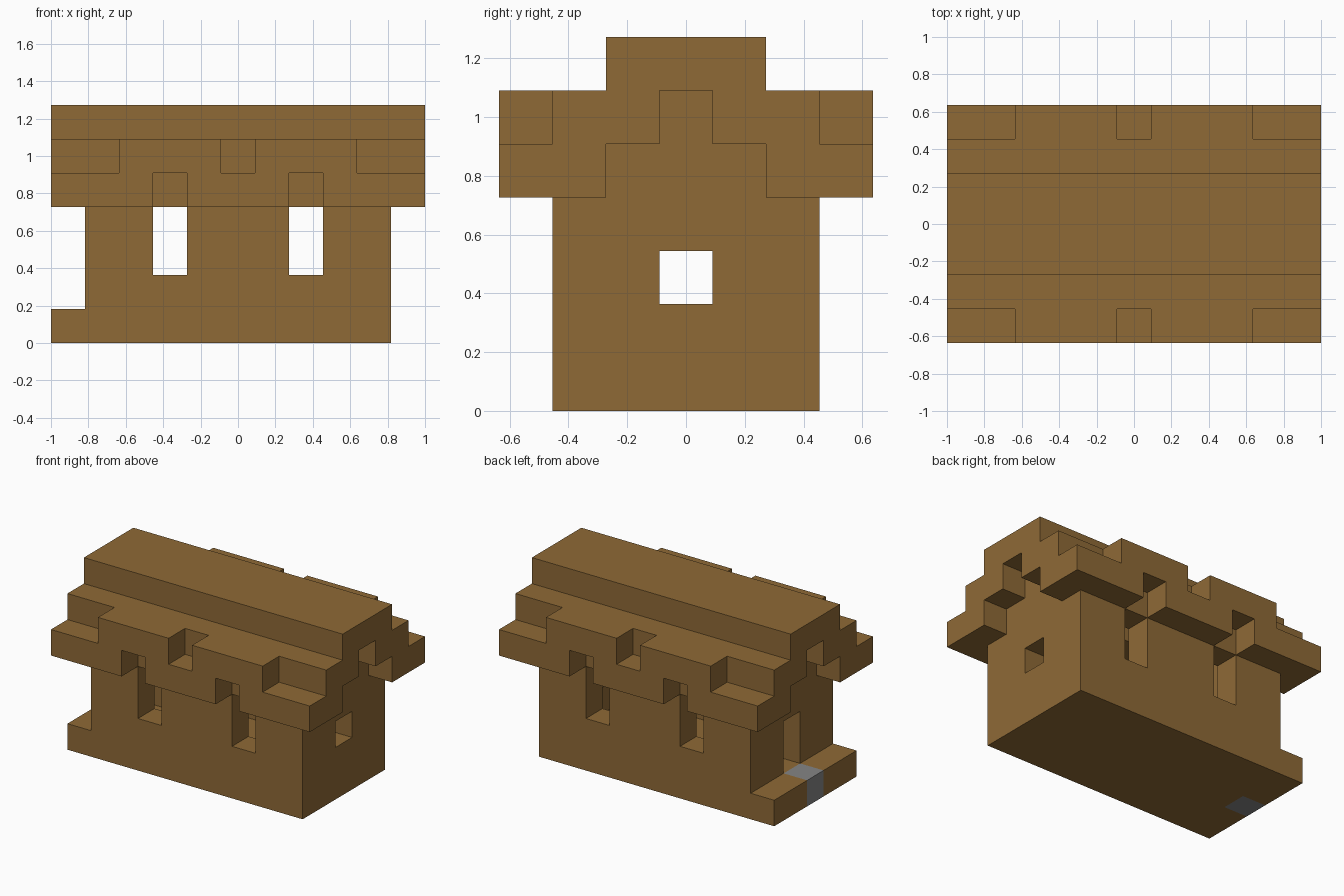
import bpy
import bmesh
from mathutils import Vector

default = bpy.data.objects.get("Cube")
if default:
    bpy.data.objects.remove(default, do_unlink=True)

# The house sits on a block grid, 11 long, 7 deep and 7 high
U = 2 / 11
ORIGIN = Vector((5.5, 3.5, 0))


def make_material(name, color):
    mat = bpy.data.materials.new(name)
    mat.use_nodes = True
    mat.diffuse_color = color
    mat.node_tree.nodes["Principled BSDF"].inputs["Base Color"].default_value = color
    return mat


wood = make_material("brown wood", (0.275, 0.144, 0.037, 1))
stone = make_material("grey stone", (0.235, 0.235, 0.235, 1))


def extrude(name, profile, x0, x1, mat):
    """Extrude a (y, z) profile along x, in grid units."""
    bm = bmesh.new()
    face = bm.faces.new([bm.verts.new((Vector((x0, y, z)) - ORIGIN) * U) for y, z in profile])
    result = bmesh.ops.extrude_face_region(bm, geom=[face])
    moved = [v for v in result["geom"] if isinstance(v, bmesh.types.BMVert)]
    bmesh.ops.translate(bm, verts=moved, vec=((x1 - x0) * U, 0, 0))
    bmesh.ops.recalc_face_normals(bm, faces=bm.faces)
    mesh = bpy.data.meshes.new(name)
    bm.to_mesh(mesh)
    bm.free()
    mesh.materials.append(mat)
    obj = bpy.data.objects.new(name, mesh)
    bpy.context.collection.objects.link(obj)
    return obj


def box(name, x0, x1, y0, y1, z0, z1, mat=wood):
    return extrude(name, [(y0, z0), (y1, z0), (y1, z1), (y0, z1)], x0, x1, mat)


def cut(obj, *bounds):
    """Cut a box-shaped opening out of an object."""
    cutter = box("cutter", *bounds)
    cutter.hide_render = True
    mod = obj.modifiers.new("opening", "BOOLEAN")
    mod.operation = "DIFFERENCE"
    mod.solver = "EXACT"
    mod.object = cutter
    bpy.context.view_layer.objects.active = obj
    bpy.ops.object.modifier_apply(modifier=mod.name)
    mesh = cutter.data
    bpy.data.objects.remove(cutter, do_unlink=True)
    bpy.data.meshes.remove(mesh)


def mirrored(half):
    """Complete a profile that is symmetric about the ridge."""
    return half + [(7 - y, z) for y, z in reversed(half)]


# Walls with stepped gables and a floor
walls = extrude("walls", mirrored([(1, 0), (1, 4), (2, 4), (2, 5), (3, 5), (3, 6)]), 1, 10, wood)
cut(walls, 2, 9, 2, 5, 1, 8)
for x in (3, 7):
    cut(walls, x, x + 1, -1, 8, 2, 4.5)      # tall windows, front and back
cut(walls, 8.5, 10.5, 3, 4, 2, 3)            # small gable window
cut(walls, 0.5, 2.5, 3, 4, 1, 3)             # doorway

# Stepped roof with an open underside
under = [(2, 4), (2, 5), (3, 5), (3, 6)]
top = [(2, 7), (2, 6), (0, 6), (0, 4)]
roof = extrude("roof", top + under + [(7 - y, z) for y, z in reversed(top + under)], 0, 11, wood)
for y0, y1 in ((-1, 1), (6, 8)):
    for x0, x1 in ((-1, 2), (5, 6), (9, 12)):
        cut(roof, x0, x1, y0, y1, 5, 6.5)    # gaps along the top of the eaves
    for x in (3, 7):
        cut(roof, x, x + 1, y0, y1, 3.5, 5)  # gaps above the windows

# Doorstep
box("doorstep_right", 0, 1, 1, 3, 0, 1)
box("doorstep_left", 0, 1, 4, 6, 0, 1)
box("doorstep_stone", 0, 1, 3, 4, 0, 1, stone)
